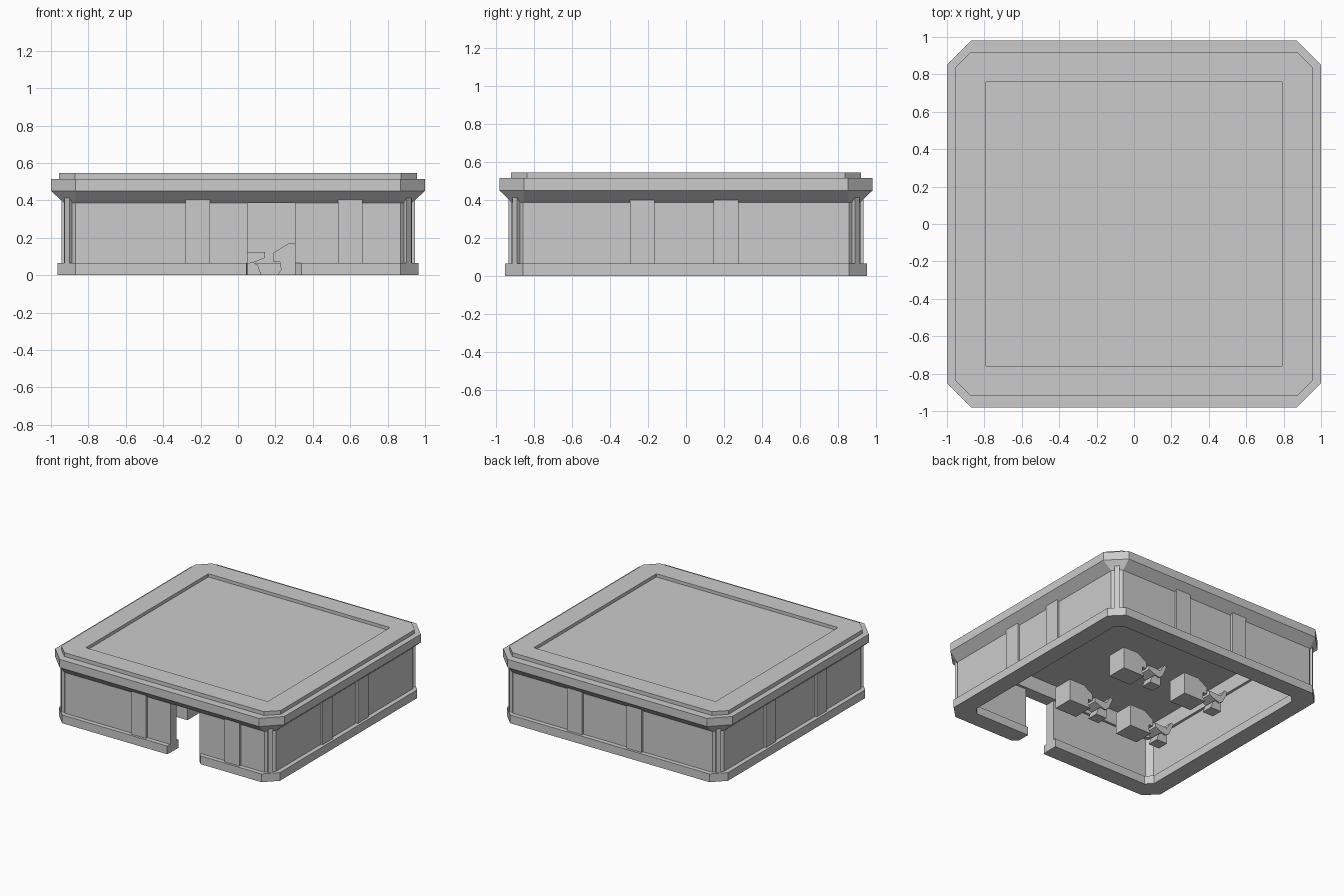
import bpy, bmesh, math
from mathutils import Matrix

cube = bpy.data.objects.get("Cube")
if cube:
    bpy.data.objects.remove(cube, do_unlink=True)

grey = bpy.data.materials.new("plain_grey")
grey.use_nodes = True
COLOUR = (0.6, 0.6, 0.6, 1)
grey.diffuse_color = COLOUR
grey.node_tree.nodes["Principled BSDF"].inputs["Base Color"].default_value = COLOUR


def finish(name, bm):
    bmesh.ops.recalc_face_normals(bm, faces=bm.faces)
    mesh = bpy.data.meshes.new(name)
    bm.to_mesh(mesh)
    bm.free()
    mesh.materials.append(grey)
    obj = bpy.data.objects.new(name, mesh)
    bpy.context.collection.objects.link(obj)
    return obj


def box(name, centre, size, angle=0):
    bm = bmesh.new()
    turn = Matrix.Rotation(angle, 4, 'Z')
    bmesh.ops.create_cube(bm, size=1, matrix=Matrix.Translation(centre) @ turn @ Matrix.Diagonal((*size, 1)))
    return finish(name, bm)


def octagon(hx, hy, cut):
    kx, ky = hx - cut, hy - cut
    return [(kx, -hy), (hx, -ky), (hx, ky), (kx, hy),
            (-kx, hy), (-hx, ky), (-hx, -ky), (-kx, -hy)]


def ring(name, rows, wrap=True):
    """Skin octagonal rows (hx, hy, cut, z[, door_left, door_right]); door values leave a gap."""
    bm = bmesh.new()
    loops = []
    for hx, hy, cut, z, *door in rows:
        pts = octagon(hx, hy, cut)
        if door:
            pts = [(door[1], -hy)] + pts + [(door[0], -hy)]
        loops.append([bm.verts.new((x, y, z)) for x, y in pts])
    gap = len(rows[0]) > 4
    count = len(loops[0])
    pairs = list(zip(loops, loops[1:]))
    if wrap:
        pairs.append((loops[-1], loops[0]))
    for a, b in pairs:
        for i in range(count - 1 if gap else count):
            j = (i + 1) % count
            bm.faces.new((a[i], a[j], b[j], b[i]))
    if gap:
        # Flat quads across each jamb
        for end in (0, -1):
            for i in range(len(loops) // 2 - 1):
                bm.faces.new([loops[k][end] for k in (i, i + 1, -i - 2, -i - 1)])
    elif not wrap:
        bm.faces.new(loops[0])
        bm.faces.new(loops[-1])
    return finish(name, bm)


def extrude(name, profile, y, width):
    """Extrude an x-z outline along y."""
    bm = bmesh.new()
    sides = [[bm.verts.new((x, y + s * width / 2, z)) for x, z in profile] for s in (-1, 1)]
    for side in sides:
        bm.faces.new(side)
    for i in range(len(profile)):
        j = (i + 1) % len(profile)
        bm.faces.new((sides[0][i], sides[0][j], sides[1][j], sides[1][i]))
    return finish(name, bm)


# Plinth and walls, both open at the doorway
LEFT, RIGHT = 0.05, 0.305
plinth = [(0.965, 0.95, 0.095, LEFT - 0.005, RIGHT + 0.035),
          (0.93, 0.915, 0.08, LEFT, RIGHT),
          (0.83, 0.815, 0.05, LEFT, RIGHT)]
ring("plinth", [(x, y, c, z, a, b) for z, order in ((0, plinth), (0.065, plinth[::-1]))
                for x, y, c, a, b in order])
ring("walls", [(x, y, c, z, LEFT, RIGHT) for x, y, c, z in
               ((0.93, 0.915, 0.06, 0.06), (0.93, 0.915, 0.06, 0.4),
                (0.85, 0.835, 0.04, 0.4), (0.85, 0.835, 0.04, 0.06))])

# Roof: inner ceiling, flared cornice, stepped rim and sunken panel
ring("roof", [(0.83, 0.815, 0.05, 0.5), (0.83, 0.815, 0.05, 0.387),
              (0.93, 0.915, 0.06, 0.387), (1.0, 0.98, 0.13, 0.45),
              (1.0, 0.98, 0.13, 0.515), (0.957, 0.92, 0.085, 0.515),
              (0.957, 0.92, 0.085, 0.545), (0.793, 0.763, 0.003, 0.545),
              (0.793, 0.763, 0.003, 0.52)], wrap=False)

# Flat pilasters on each wall
Z, HIGH, DEEP = 0.232, 0.345, 0.06
for x in (-0.215, 0.6):
    box("front_pilaster", (x, -0.902, Z), (0.13, DEEP, HIGH))
for x in (-0.2, 0.32):
    box("back_pilaster", (x, 0.902, Z), (0.13, DEEP, HIGH))
for y in (-0.23, 0.21):
    box("left_pilaster", (0.915, y, Z), (DEEP, 0.13, HIGH))
for y in (-0.345, 0.29):
    box("right_pilaster", (-0.915, y, Z), (DEEP, 0.13, HIGH))

# Corner posts
for sx in (-1, 1):
    for sy in (-1, 1):
        box("corner_post", (sx * 0.901, sy * 0.886, Z + 0.005), (0.036, 0.036, HIGH + 0.01), math.pi / 4)

# Four desks, each with a seat facing it
DESK = [(0.11, 0), (0.3, 0), (0.3, 0.17), (0.17, 0.17), (0.09, 0.12),
        (0.09, 0.07), (0.125, 0.07), (0.13, 0.03)]
SEAT = [(-0.1, 0.18), (-0.12, 0.17), (-0.08, 0.08), (-0.05, 0.06), (-0.01, 0.07),
        (0.045, 0.093), (0.045, 0.125), (-0.06, 0.12)]
STEM = [(-0.07, 0), (0.025, 0), (0.005, 0.055), (-0.03, 0.075), (-0.07, 0.065)]
for x in (0.1, -0.465):
    for y in (0.285, -0.315):
        for name, outline, width in (("desk", DESK, 0.16), ("seat", SEAT, 0.11), ("seat_base", STEM, 0.09)):
            extrude(name, [(x + px, pz) for px, pz in outline], y, width)
